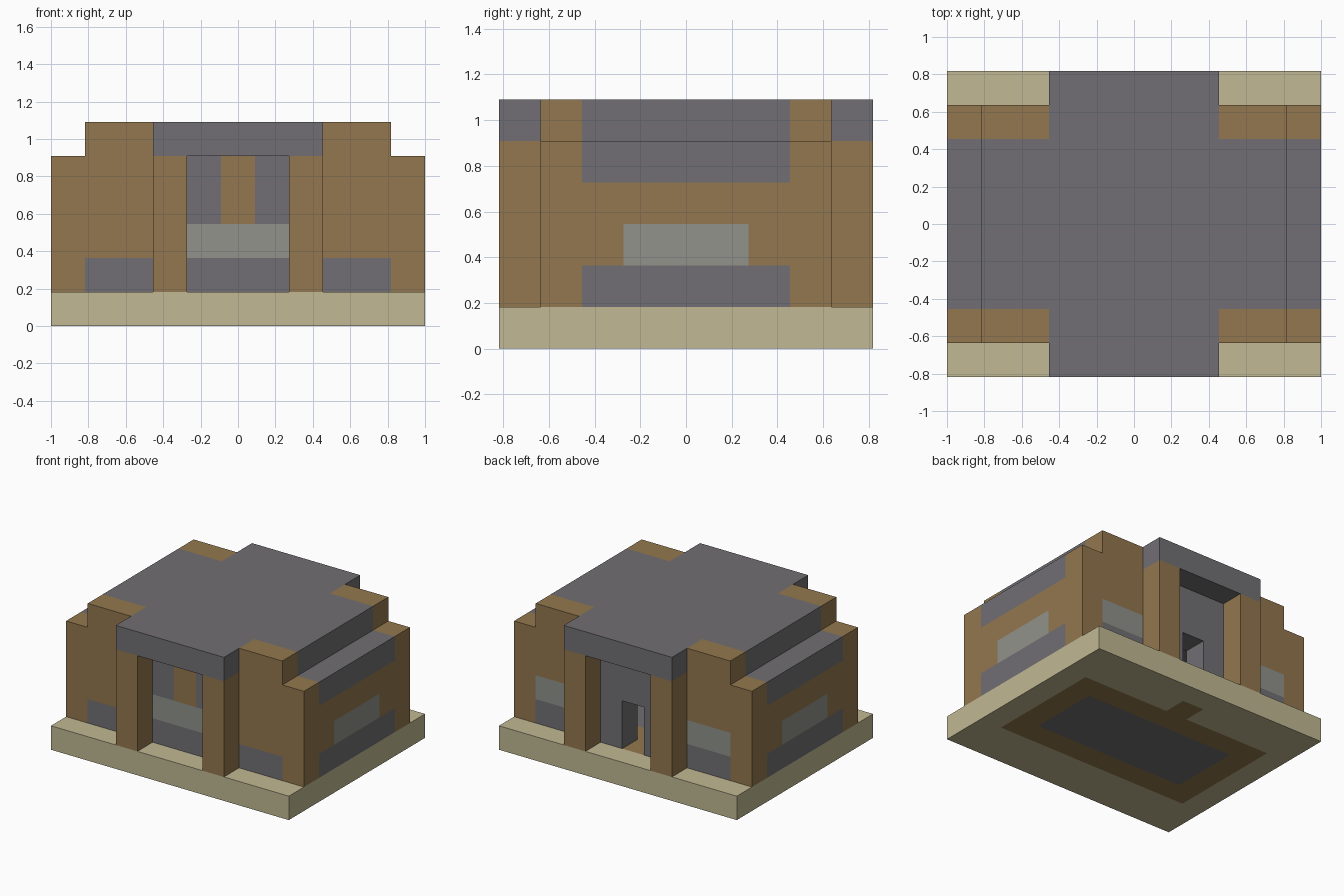
import bpy
import bmesh
from math import radians
from mathutils import Vector

if "Cube" in bpy.data.objects:
    bpy.data.objects.remove(bpy.data.objects["Cube"], do_unlink=True)

UNIT = 2 / 11  # edge of one building block


def make_material(name, rgb):
    linear = [((c / 255 + 0.055) / 1.055) ** 2.4 for c in rgb] + [1]
    mat = bpy.data.materials.new(name)
    mat.use_nodes = True
    mat.diffuse_color = linear
    bsdf = mat.node_tree.nodes["Principled BSDF"]
    bsdf.inputs["Base Color"].default_value = linear
    bsdf.inputs["Roughness"].default_value = 0.9
    return mat


materials = [
    make_material("sandstone", (193, 184, 147)),
    make_material("timber", (147, 119, 78)),
    make_material("dark stone", (113, 111, 115)),
    make_material("window grey", (144, 146, 138)),
]
SAND, TIMBER, STONE, GLASS = range(4)

cells = {}  # block position -> (part name, material index)


def span(r):
    low, high = (min(r), max(r)) if isinstance(r, tuple) else (r, r)
    return range(low, high + 1)


def fill(part, x, y, z, mat):
    """Fill a box of blocks; later boxes replace earlier ones."""
    for i in span(x):
        for j in span(y):
            for k in span(z):
                cells[i, j, k] = (part, mat)


# Foundation with the inlaid floor, rug and doorstep
fill("foundation", (-5, 5), (-4, 4), 0, SAND)
fill("floor", (-4, 4), (-2, 2), 0, TIMBER)
fill("floor", 0, 3, 0, TIMBER)
fill("rug", (-3, 3), (-1, 1), 0, STONE)

# Front wall: stone footing, wide window and panels in the porch
fill("front_wall", (-4, 4), -3, (1, 4), TIMBER)
fill("front_wall", (-4, 4), -3, 1, STONE)
fill("front_window", (-1, 1), -3, 2, GLASS)

# Back wall: stone centre around the doorway
fill("back_wall", (-4, 4), 3, (1, 4), TIMBER)
fill("back_wall", (-2, 2), 3, (1, 4), STONE)

# Roof slab
fill("roof", (-4, 4), (-3, 3), 5, STONE)

for s, side in ((1, "left"), (-1, "right")):
    # Side walls with footing, window and eave
    wall = side + "_wall"
    fill(wall, 5 * s, (-3, 3), (1, 4), TIMBER)
    fill(wall, 5 * s, (-2, 2), 1, STONE)
    fill(side + "_window", 5 * s, (-1, 1), 2, GLASS)
    fill(side + "_eave", 5 * s, (-2, 2), 4, STONE)
    # Panels above the front window
    fill("front_wall", s, -3, (3, 4), STONE)
    # Back windows on their footing
    fill("back_wall", (3 * s, 4 * s), 3, 1, STONE)
    fill("back_window_" + side, (3 * s, 4 * s), 3, 2, GLASS)
    for t, end in ((-1, "front"), (1, "back")):
        fill(f"roof_corner_{end}_{side}", (3 * s, 4 * s), 3 * t, 5, TIMBER)
        fill(f"porch_column_{end}_{side}", 2 * s, 4 * t, (1, 4), TIMBER)

# Porch canopies
for t, end in ((-1, "front"), (1, "back")):
    fill("porch_canopy_" + end, (-2, 2), 4 * t, 5, STONE)

# Open doorway
for k in (1, 2):
    del cells[0, 3, k]


def build_part(part):
    """Skin the exposed block sides of one part and merge them into flat faces."""
    bm = bmesh.new()
    for pos, (name, mat) in cells.items():
        if name != part:
            continue
        centre = Vector(pos) + Vector((0, 0, 0.5))
        for axis in range(3):
            for sign in (-1, 1):
                normal = Vector((0, 0, 0))
                normal[axis] = sign
                if tuple(int(c) for c in Vector(pos) + normal) in cells:
                    continue
                u = Vector((0, 0, 0))
                u[(axis + 1) % 3] = 0.5
                v = normal.cross(u)
                mid = centre + normal / 2
                corners = (mid - u - v, mid + u - v, mid + u + v, mid - u + v)
                face = bm.faces.new([bm.verts.new(c * UNIT) for c in corners])
                face.material_index = mat
    bmesh.ops.remove_doubles(bm, verts=bm.verts, dist=0.001)
    bmesh.ops.dissolve_limit(bm, angle_limit=radians(1), verts=bm.verts,
                             edges=bm.edges, delimit={"MATERIAL"})
    mesh = bpy.data.meshes.new(part)
    for mat in materials:
        mesh.materials.append(mat)
    bm.to_mesh(mesh)
    bm.free()
    obj = bpy.data.objects.new(part, mesh)
    bpy.context.collection.objects.link(obj)


for part in sorted({name for name, mat in cells.values()}):
    build_part(part)
